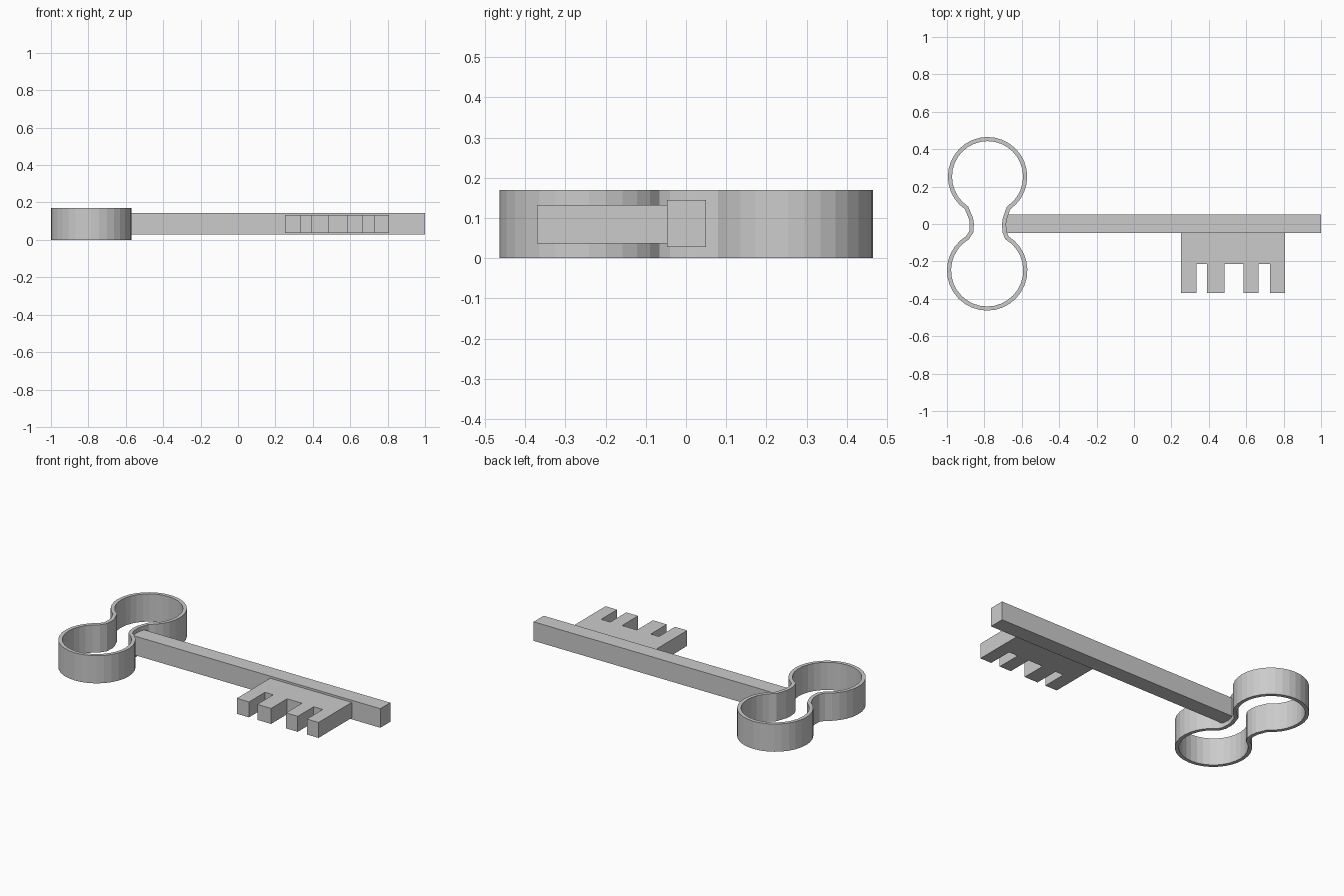
import bpy, bmesh
from math import cos, sin, radians
from mathutils import Vector

if "Cube" in bpy.data.objects:
    bpy.data.objects.remove(bpy.data.objects["Cube"])


def extrude_face_set(name, polys, z0, z1):
    """Extrude flat polygons (sharing edges) from z0 to z1 into a closed solid."""
    bm = bmesh.new()
    for poly in polys:
        bm.faces.new([bm.verts.new((x, y, z0)) for x, y in poly])
    bmesh.ops.remove_doubles(bm, verts=bm.verts, dist=1e-5)
    res = bmesh.ops.extrude_face_region(bm, geom=bm.faces[:], use_keep_orig=True)
    top = [v for v in res["geom"] if isinstance(v, bmesh.types.BMVert)]
    bmesh.ops.translate(bm, verts=top, vec=(0, 0, z1 - z0))
    bmesh.ops.recalc_face_normals(bm, faces=bm.faces[:])
    mesh = bpy.data.meshes.new(name)
    bm.to_mesh(mesh)
    bm.free()
    obj = bpy.data.objects.new(name, mesh)
    bpy.context.collection.objects.link(obj)
    return obj


def arc(cx, cy, r, a0, a1, n):
    return [Vector((cx + r * cos(radians(a0 + (a1 - a0) * i / n)),
                    cy + r * sin(radians(a0 + (a1 - a0) * i / n)))) for i in range(n + 1)]


def offset(path, d):
    """Mitred offset of a closed path."""
    out = []
    n = len(path)
    for i, p in enumerate(path):
        a = (p - path[i - 1]).normalized()
        b = (path[(i + 1) % n] - p).normalized()
        na, nb = Vector((a.y, -a.x)), Vector((b.y, -b.x))
        m = (na + nb).normalized()
        out.append(p + m * d / max(m.dot(na), 0.5))
    return out


# Bow: thin figure-eight wall
path = (arc(-0.783, 0.253, 0.201, -56, 236, 26)
        + [Vector((-0.871, 0.028)), Vector((-0.867, 0.0)), Vector((-0.870, -0.042))]
        + arc(-0.785, -0.248, 0.204, 121, 419, 26)
        + [Vector((-0.692, -0.042)), Vector((-0.695, 0.0)), Vector((-0.691, 0.028))])
outer, inner = offset(path, 0.011), offset(path, -0.011)
n = len(path)
quads = [[outer[i], outer[(i + 1) % n], inner[(i + 1) % n], inner[i]] for i in range(n)]
extrude_face_set("bow", quads, 0.0, 0.17)

# Shaft: plain square bar
extrude_face_set("shaft", [[(-0.69, -0.047), (1.0, -0.047), (1.0, 0.05), (-0.69, 0.05)]],
                 0.028, 0.145)

# Bit: plate with four teeth
teeth = [(0.251, 0.334), (0.39, 0.484), (0.585, 0.665), (0.727, 0.806)]
bit = [(0.806, -0.04), (0.251, -0.04)]
for i, (a, b) in enumerate(teeth):
    if i:
        bit.append((a, -0.215))
    bit += [(a, -0.37), (b, -0.37)]
    if i < len(teeth) - 1:
        bit.append((b, -0.215))
extrude_face_set("bit", [bit], 0.037, 0.132)
